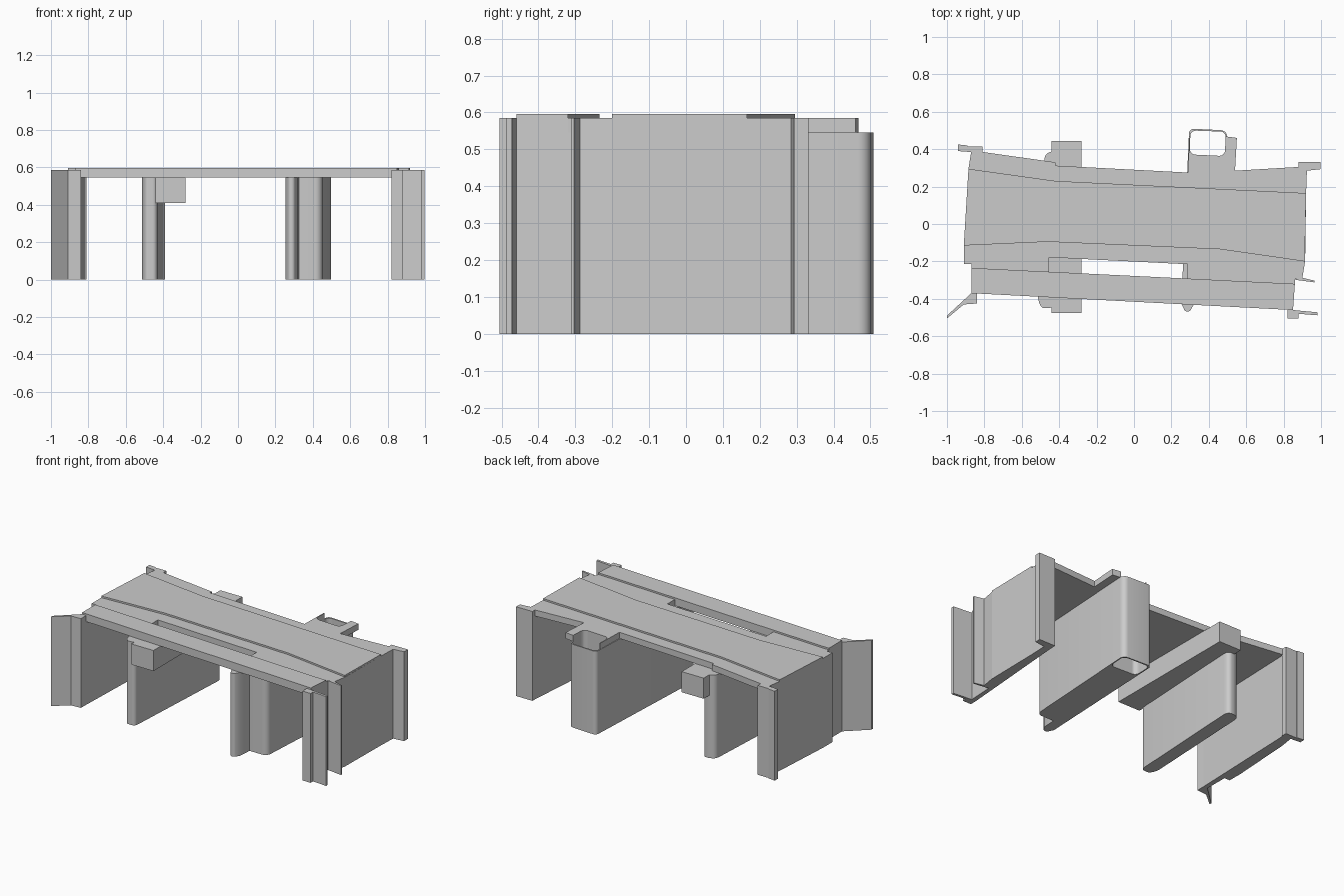
import bpy, bmesh, math
from mathutils import Vector

SOFFIT, EDGE, ROAD = 0.545, 0.585, 0.596


def outline(points, segs=6):
    """Plan outline; a third value on a point rounds that corner by that radius."""
    out = []
    for i, p in enumerate(points):
        c = Vector(p[:2])
        if len(p) == 2:
            out.append(c)
            continue
        a = c + (Vector(points[i - 1][:2]) - c).normalized() * p[2]
        b = c + (Vector(points[(i + 1) % len(points)][:2]) - c).normalized() * p[2]
        k = 0.4142
        for s in range(segs + 1):
            t = s / segs
            # rational quarter turn approximates a circular fillet
            w = [(1 - t) ** 2, 2 * t * (1 - t) * 0.7071, t * t]
            out.append((a * w[0] + c * w[1] + b * w[2]) / sum(w))
    return out


def prism(name, points, z0, z1, smooth=False):
    bm = bmesh.new()
    face = bm.faces.new([bm.verts.new((p.x, p.y, z0)) for p in outline(points)])
    up = bmesh.ops.extrude_face_region(bm, geom=[face])["geom"]
    bmesh.ops.translate(bm, vec=(0, 0, z1 - z0),
                        verts=[v for v in up if isinstance(v, bmesh.types.BMVert)])
    bmesh.ops.recalc_face_normals(bm, faces=bm.faces)
    mesh = bpy.data.meshes.new(name)
    bm.to_mesh(mesh)
    bm.free()
    ob = bpy.data.objects.new(name, mesh)
    bpy.context.collection.objects.link(ob)
    if smooth:
        bpy.ops.object.select_all(action='DESELECT')
        ob.select_set(True)
        bpy.context.view_layer.objects.active = ob
        bpy.ops.object.shade_smooth_by_angle(angle=math.radians(30))
    return ob


def cut(ob, cutter):
    mod = ob.modifiers.new("opening", 'BOOLEAN')
    mod.operation, mod.solver, mod.object = 'DIFFERENCE', 'EXACT', cutter
    cutter.hide_render = True
    cutter.display_type = 'WIRE'


# Deck slab, with the platform around the hollow shaft
deck = prism("deck_slab", [
    (-0.87, -0.37), (0.85, -0.46), (0.86, -0.32), (0.86, -0.295), (0.90, -0.29),
    (0.915, -0.20), (0.92, 0.165), (0.925, 0.30), (0.88, 0.305), (0.54, 0.285), (0.55, 0.46),
    (0.50, 0.467), (0.295, 0.467), (0.29, 0.275), (-0.42, 0.312), (-0.42, 0.33), (-0.81, 0.385),
    (-0.87, 0.39), (-0.885, 0.295), (-0.91, -0.115), (-0.91, -0.215),
    (-0.87, -0.215)], SOFFIT, EDGE)
prism("roadway", [
    (-0.91, -0.115), (-0.46, -0.095), (0.46, -0.135), (0.913, -0.20),
    (0.92, 0.165), (-0.42, 0.23), (-0.885, 0.295)], EDGE - 0.01, ROAD)
prism("footway", [(-0.87, -0.37), (0.85, -0.46), (0.86, -0.32), (-0.87, -0.235)],
      SOFFIT, ROAD)

# Long slot between roadway and footway
slot = prism("slot_cutter", [(-0.455, -0.257), (0.285, -0.2925), (0.285, -0.215),
                             (-0.455, -0.178)], 0.4, 0.7)
cut(deck, slot)

# Slim pier and its offset cap beam
prism("left_pier", [
    (-0.515, -0.39, 0.01), (-0.505, -0.43, 0.015), (-0.49, -0.45, 0.01), (-0.435, -0.45, 0.02),
    (-0.43, -0.41), (-0.39, 0.35), (-0.395, 0.39, 0.025), (-0.445, 0.388, 0.015),
    (-0.475, 0.37, 0.015), (-0.48, 0.335)], 0, SOFFIT, True)
prism("cap_beam", [(-0.44, -0.475), (-0.28, -0.475), (-0.28, 0.445), (-0.44, 0.445)],
      0.41, SOFFIT)

# Wide pier with a pointed nose and a hollow shaft at the back
pier = prism("right_pier", [
    (0.253, -0.425), (0.273, -0.468, 0.01), (0.298, -0.468, 0.01), (0.32, -0.43),
    (0.325, -0.345), (0.45, -0.345, 0.035), (0.50, 0.50, 0.035),
    (0.295, 0.51, 0.025)], 0, SOFFIT, True)
shaft = prism("shaft_cutter", [(0.298, 0.372, 0.03), (0.485, 0.363, 0.03),
                               (0.492, 0.493, 0.03), (0.302, 0.50, 0.03)], -0.1, 0.8)
cut(pier, shaft)
cut(deck, shaft)

# Abutment walls under the deck ends
prism("left_abutment", [
    (-0.87, -0.37), (-0.84, -0.37), (-0.815, 0.385), (-0.87, 0.39), (-0.885, 0.295),
    (-0.91, -0.115), (-0.91, -0.215), (-0.87, -0.215)], 0, SOFFIT)
prism("right_abutment", [
    (0.82, -0.46), (0.85, -0.46), (0.86, -0.295), (0.90, -0.29), (0.915, -0.20),
    (0.92, 0.165), (0.925, 0.30), (0.88, 0.305)], 0, SOFFIT)

# Wing walls at the corners
wings = {
    "left_front_wing": [(-1.0, -0.505), (-0.91, -0.43), (-0.84, -0.425), (-0.84, -0.37),
                        (-0.87, -0.37), (-1.0, -0.49)],
    "left_back_wing": [(-0.94, 0.39), (-0.81, 0.38), (-0.81, 0.415), (-0.89, 0.415),
                       (-0.89, 0.42), (-0.94, 0.425)],
    "right_front_wing": [(0.82, -0.46), (0.82, -0.505), (0.88, -0.505), (0.88, -0.48),
                         (0.98, -0.488), (0.98, -0.472), (0.85, -0.46)],
    "right_middle_wing": [(0.86, -0.298), (0.965, -0.312), (0.965, -0.303), (0.90, -0.287)],
    "right_back_wing": [(0.88, 0.29), (0.925, 0.285), (0.998, 0.293), (0.998, 0.332),
                        (0.88, 0.332)],
}
for name, pts in wings.items():
    prism(name, pts, 0, EDGE)
